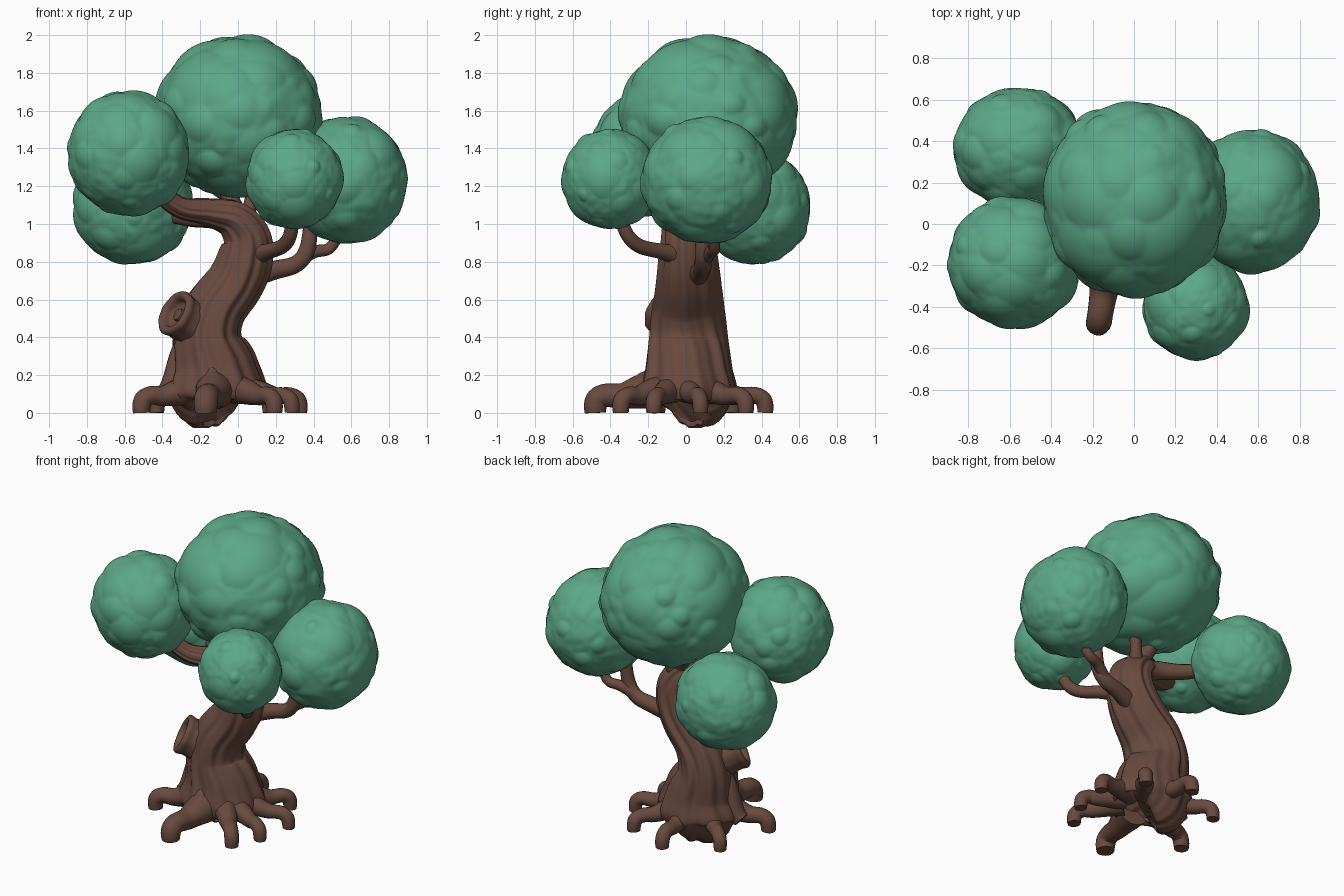
import bpy, bmesh, math, random
from mathutils import Vector, noise

if "Cube" in bpy.data.objects:
    bpy.data.objects.remove(bpy.data.objects["Cube"])

random.seed(11)


def material(name, rgb):
    m = bpy.data.materials.new(name)
    m.diffuse_color = (*rgb, 1)
    m.use_nodes = True
    m.node_tree.nodes["Principled BSDF"].inputs["Base Color"].default_value = m.diffuse_color
    return m


BARK = material("bark brown", (0.14, 0.068, 0.05))
LEAF = material("leaf green", (0.107, 0.39, 0.25))


def finish(bm, name, mat, angle=50):
    bmesh.ops.recalc_face_normals(bm, faces=bm.faces)
    me = bpy.data.meshes.new(name)
    bm.to_mesh(me)
    bm.free()
    me.materials.append(mat)
    ob = bpy.data.objects.new(name, me)
    bpy.context.collection.objects.link(ob)
    bpy.ops.object.select_all(action='DESELECT')
    ob.select_set(True)
    bpy.context.view_layer.objects.active = ob
    bpy.ops.object.shade_smooth_by_angle(angle=math.radians(angle))
    return ob


def spline(pts, steps):
    """Catmull-Rom sampling of tuples of any length."""
    out = []
    n = len(pts)
    for i in range(n - 1):
        p = [pts[max(i - 1, 0)], pts[i], pts[i + 1], pts[min(i + 2, n - 1)]]
        for s in range(steps):
            t = s / steps
            out.append([0.5 * (2 * b + (c - a) * t + (2 * a - 5 * b + 4 * c - d) * t * t
                               + (3 * b - a - 3 * c + d) * t ** 3) for a, b, c, d in zip(*p)])
    out.append(list(pts[-1]))
    return out


def tube(name, pts, sides=16, steps=6, ribs=0.04, twist=0.0, start=(1, 0, 0), axis=None):
    """Swept bark tube; each point is x, y, z, radius, side radius."""
    rows = spline([p if len(p) == 5 else (*p, p[3]) for p in pts], steps)
    pos = [Vector(r[:3]) for r in rows]
    bm = bmesh.new()
    rings = []
    n = Vector(start)
    for i, r in enumerate(rows):
        t = axis or (pos[min(i + 1, len(pos) - 1)] - pos[max(i - 1, 0)]).normalized()
        n = (n - t * n.dot(t)).normalized()
        b = t.cross(n)
        ring = []
        for k in range(sides):
            a = 2 * math.pi * k / sides
            w = a + twist * i / len(rows)
            f = 1 + ribs * (math.sin(9 * w) + 0.7 * math.sin(5 * w + 1.3) + 0.6 * math.sin(16 * w + 0.4))
            ring.append(bm.verts.new(pos[i] + f * (n * r[3] * math.cos(a) + b * r[4] * math.sin(a))))
        rings.append(ring)
    for lo, hi in zip(rings, rings[1:]):
        for k in range(sides):
            j = (k + 1) % sides
            bm.faces.new((lo[k], lo[j], hi[j], hi[k]))
    bm.faces.new(rings[0])
    bm.faces.new(rings[-1])
    return finish(bm, name, BARK)


# Twisting trunk, tapered underneath, that bends over into the left bough
tube("trunk", [
    (-0.11, 0.0, 0.045, 0.11, 0.11), (-0.12, 0.01, 0.06, 0.22, 0.21),
    (-0.12, 0.01, 0.12, 0.262, 0.25), (-0.13, 0.01, 0.24, 0.225, 0.225),
    (-0.165, 0.01, 0.40, 0.175, 0.205), (-0.125, 0.01, 0.55, 0.155, 0.19),
    (-0.02, 0.015, 0.69, 0.145, 0.17), (0.035, 0.015, 0.81, 0.14, 0.155),
    (0.045, 0.015, 0.93, 0.12, 0.14), (-0.03, 0.0, 1.03, 0.095, 0.12),
    (-0.16, -0.04, 1.065, 0.07, 0.08), (-0.31, -0.1, 1.09, 0.055, 0.055),
    (-0.45, -0.16, 1.2, 0.05, 0.05)],
    sides=96, steps=8, ribs=0.036, twist=1.0)

# Cut-off branch stub with a hollow end
axis = Vector((-0.72, -0.5, 0.42)).normalized()
tip = Vector((-0.325, -0.105, 0.525))
stub = [(-0.3, 0.1), (-0.16, 0.135), (-0.04, 0.12), (0.0, 0.127), (0.022, 0.12),
        (0.026, 0.1), (0.012, 0.083), (-0.02, 0.07), (-0.025, 0.02)]
tube("branch_stub", [(*(tip + axis * d), r) for d, r in stub], sides=32, steps=3, ribs=0.018, axis=axis)
tube("stub_core", [(*(tip + axis * d), r) for d, r in
                   [(-0.1, 0.035), (-0.015, 0.035), (-0.005, 0.025), (-0.002, 0.01)]],
     steps=3, ribs=0, axis=axis)

# Roots: angle, reach, thickness; they run out level and hook down to the ground
ROOTS = [(-99, 0.455, 0.062), (-47, 0.43, 0.046), (-20, 0.41, 0.043), (14, 0.44, 0.043),
         (52, 0.44, 0.045), (92, 0.45, 0.045), (140, 0.43, 0.043), (197, 0.43, 0.05)]
for i, (deg, reach, r) in enumerate(ROOTS):
    c, s = math.cos(math.radians(deg)), math.sin(math.radians(deg))
    prof = [(0.13, 0.125, 1.7), (0.22, 0.11, 1.45), (0.31, 0.09, 1.1), (reach - 0.055, 0.093, 1.0),
            (reach - 0.012, 0.072, 1.0), (reach, 0.035, 0.98), (reach, 0.0, 0.9)]
    tube(f"root_{i + 1}", [(-0.1 + c * d, -0.03 + s * d, z, r * k) for d, z, k in prof],
         sides=18, steps=4, ribs=0.02, start=(-s, c, 0))

# Swellings where roots climb the trunk
for i, (deg, h) in enumerate([(-92, 0.2), (185, 0.33)]):
    c, s = math.cos(math.radians(deg)), math.sin(math.radians(deg))
    tube(f"root_swelling_{i + 1}", [
        (-0.12 + c * 0.28, s * 0.28, 0.09, 0.05), (-0.12 + c * 0.23, s * 0.23, 0.15, 0.06),
        (-0.13 + c * 0.18, s * 0.18, h, 0.045), (-0.14 + c * 0.13, s * 0.13, h + 0.1, 0.02)],
        sides=16, steps=4, ribs=0.02, start=(-s, c, 0))

# Branches carrying the leaf balls
BRANCHES = {
    "right_branch": [(0.06, 0.05, 0.72, 0.06), (0.19, 0.08, 0.755, 0.05), (0.31, 0.09, 0.79, 0.045),
                     (0.37, 0.09, 0.88, 0.042), (0.39, 0.1, 1.08, 0.036)],
    "right_outer_branch": [(0.30, 0.09, 0.79, 0.035), (0.40, 0.13, 0.85, 0.033),
                           (0.49, 0.15, 0.875, 0.03), (0.56, 0.13, 1.0, 0.028)],
    "front_branch": [(0.08, -0.02, 0.83, 0.06), (0.16, -0.13, 0.855, 0.042), (0.24, -0.25, 0.885, 0.038),
                     (0.28, -0.32, 0.96, 0.036), (0.29, -0.36, 1.1, 0.034)],
    "upper_branch": [(0.02, 0.03, 0.95, 0.07), (-0.01, 0.06, 1.06, 0.05), (-0.05, 0.1, 1.16, 0.045),
                     (-0.06, 0.12, 1.3, 0.04)],
    "upper_side_branch": [(0.02, 0.05, 0.98, 0.05), (0.06, 0.09, 1.08, 0.038), (0.1, 0.13, 1.25, 0.035)],
    "back_left_branch": [(0.0, 0.03, 0.98, 0.08), (-0.12, 0.06, 1.03, 0.06), (-0.27, 0.15, 1.035, 0.048),
                         (-0.45, 0.28, 1.07, 0.04)],
}
for name, pts in BRANCHES.items():
    tube(name, pts, sides=16, steps=6, ribs=0.025, start=(0.3, 0.9, 0.3))


def leaf_ball(name, centre, radii, lumps):
    """Sphere with round lumps and shallow dents pushed along its radius."""
    bumps = []
    for i in range(lumps):
        # golden-angle directions spread the lumps evenly
        z = 1 - 2 * (i + 0.5) / lumps
        a = i * 2.39996 + random.uniform(-0.3, 0.3)
        h = math.sqrt(1 - z * z)
        d = Vector((h * math.cos(a), h * math.sin(a), z))
        size = random.uniform(0.2, 0.66)
        bumps.append((d, size, random.uniform(1.0, 1.022) - size))
    bm = bmesh.new()
    bmesh.ops.create_icosphere(bm, subdivisions=6, radius=1)
    for v in bm.verts:
        u = v.co.normalized()
        seed = Vector(centre) * 9
        r = 0.975 + 0.022 * noise.noise(u * 3 + seed) + 0.012 * noise.noise(u * 7 + seed)
        for d, size, c in bumps:
            cs = u.dot(d)
            q = size * size - c * c * (1 - cs * cs)
            if cs > 0 and q > 0:
                r = max(r, c * cs + math.sqrt(q))
        v.co = Vector([centre[k] + radii[k] * u[k] * r for k in range(3)])
    return finish(bm, name, LEAF, 60)


# Leaf balls
leaf_ball("top_leaves", (0.004, 0.12, 1.565), (0.453, 0.478, 0.435), 52)
leaf_ball("left_front_leaves", (-0.578, -0.185, 1.375), (0.328, 0.322, 0.335), 40)
leaf_ball("left_back_leaves", (-0.557, 0.365, 1.09), (0.32, 0.3, 0.31), 26)
leaf_ball("right_leaves", (0.575, 0.11, 1.232), (0.328, 0.352, 0.342), 28)
leaf_ball("front_right_leaves", (0.298, -0.4, 1.238), (0.26, 0.26, 0.27), 28)
